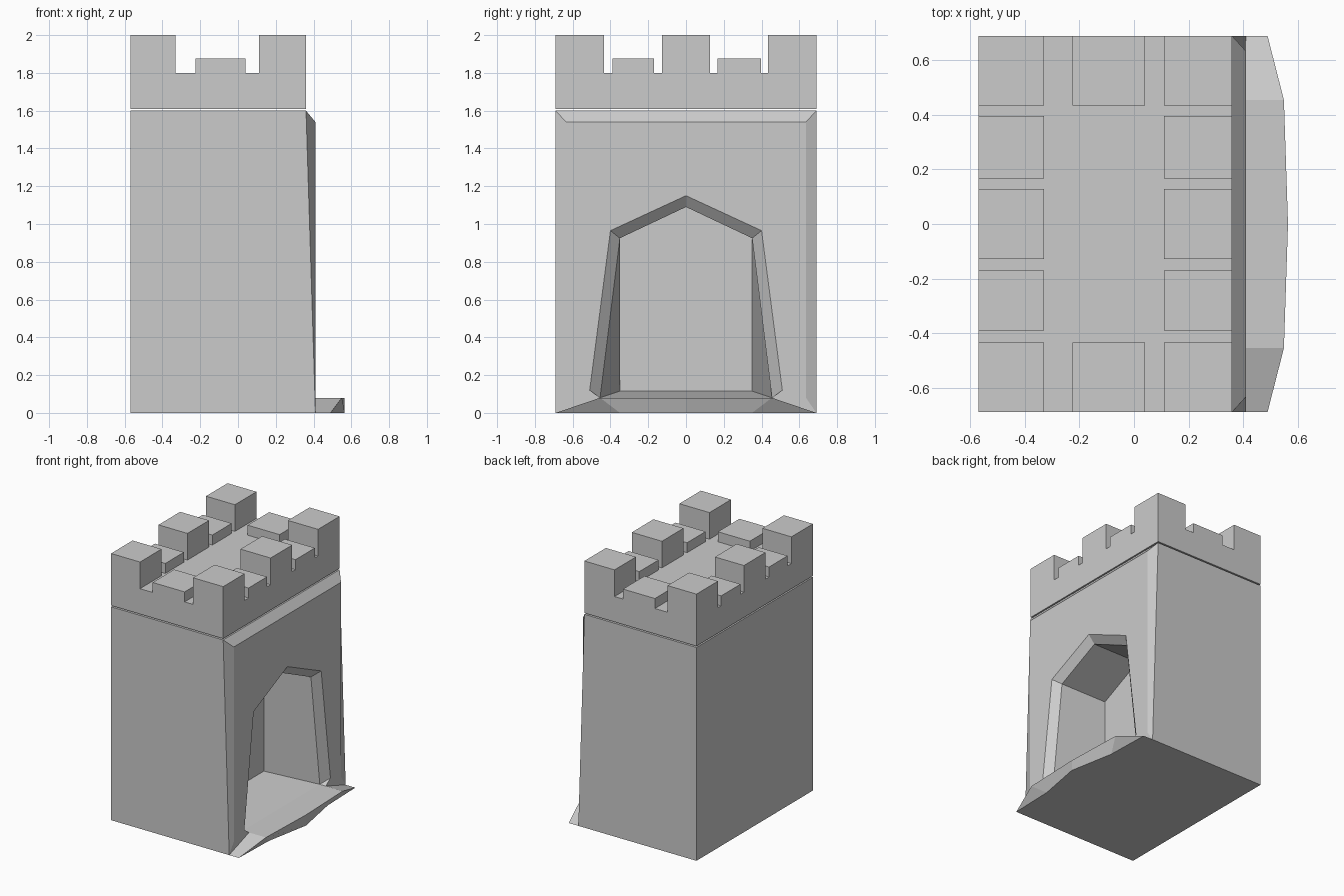
import bpy, bmesh
from mathutils import Vector

if "Cube" in bpy.data.objects:
    bpy.data.objects.remove(bpy.data.objects["Cube"])


def finish(bm, name):
    bmesh.ops.remove_doubles(bm, verts=bm.verts[:], dist=0.0005)
    bmesh.ops.recalc_face_normals(bm, faces=bm.faces[:])
    me = bpy.data.meshes.new(name)
    bm.to_mesh(me)
    bm.free()
    ob = bpy.data.objects.new(name, me)
    bpy.context.collection.objects.link(ob)
    return ob


def face(bm, *pts):
    """Add a face and its twin mirrored across y = 0."""
    bm.faces.new([bm.verts.new(p) for p in pts])
    bm.faces.new([bm.verts.new((x, -y, z)) for x, y, z in reversed(pts)])


def box(bm, x0, x1, y0, y1, z0, z1):
    m = bmesh.ops.create_cube(bm, size=1)
    for v in m["verts"]:
        v.co = Vector(((x0 + x1) / 2 + v.co.x * (x1 - x0),
                       (y0 + y1) / 2 + v.co.y * (y1 - y0),
                       (z0 + z1) / 2 + v.co.z * (z1 - z0)))


BACK, LIP, WALL, W, H = -0.57, 0.36, 0.41, 0.69, 1.6
NICHE = -0.03

# Tower body: key points on the +y half
foot = (WALL, W, 0)
eave = (LIP, W, H)
top_in, low_in = (WALL, 0.635, 1.54), (WALL, 0.635, 0.08)
back_low, back_top = (BACK, W, 0), (BACK, W, H)

# Doorway profiles (outer edge, inner edge of chamfer, back of niche)
outer = [(WALL, 0.51, 0.12), (WALL, 0.40, 0.965), (WALL, 0, 1.15)]
inner = [(LIP, 0.455, 0.08), (LIP, 0.35, 0.925), (LIP, 0, 1.09)]
rear = [(NICHE, 0.35, 0.115), (NICHE, 0.35, 0.925), (NICHE, 0, 1.09)]

# Threshold points
step_in = (WALL, 0.455, 0.08)
step_out = (0.55, 0.455, 0.08)
nose_top, nose_low = (0.565, 0, 0.08), (0.565, 0, 0)
tip, under = (0.49, W, 0), (0.50, 0.35, 0)

bm = bmesh.new()
# Outer walls, top and underside
face(bm, (WALL, 0, 1.54), outer[2], outer[1], outer[0], step_in, foot, low_in, top_in)
face(bm, eave, top_in, low_in, foot)
face(bm, (LIP, 0, H), eave, top_in, (WALL, 0, 1.54))
face(bm, (BACK, 0, H), back_top, eave, (LIP, 0, H))
face(bm, back_low, foot, eave, back_top)
face(bm, (BACK, 0, 0), back_low, back_top, (BACK, 0, H))
face(bm, (BACK, 0, 0), back_low, foot, tip, under, nose_low)
# Door chamfer, jambs, sloped ceiling and rear wall
for a, b in ((outer, inner), (inner, rear)):
    for i in range(2):
        face(bm, a[i], a[i + 1], b[i + 1], b[i])
face(bm, outer[0], inner[0], step_in)
face(bm, (NICHE, 0, 0.115), *rear)
# Niche floor, threshold and side ramps
face(bm, (NICHE, 0, 0.115), rear[0], inner[0], (LIP, 0, 0.08))
face(bm, (LIP, 0, 0.08), inner[0], step_in, step_out, nose_top)
face(bm, foot, tip, step_out, step_in)
face(bm, tip, under, step_out)
face(bm, under, nose_low, nose_top, step_out)
bmesh.ops.remove_doubles(bm, verts=bm.verts[:], dist=0.0005)
bmesh.ops.dissolve_limit(bm, angle_limit=0.005, verts=bm.verts[:], edges=bm.edges[:])
finish(bm, "tower_body")

# Crown slab, separated from the body by a thin joint
bm = bmesh.new()
box(bm, BACK, LIP, -W, W, 1.61, 1.80)
finish(bm, "crown_slab")

# Battlements: tall merlons and low blocks round the edge
bm = bmesh.new()
TALL, LOW = 2.0, 1.875
for x0, x1 in ((BACK, -0.33), (0.11, LIP)):
    for y0, y1, top in ((-W, -0.435, TALL), (-0.39, -0.17, LOW), (-0.128, 0.128, TALL),
                        (0.167, 0.397, LOW), (0.435, W, TALL)):
        box(bm, x0, x1, y0, y1, 1.80, top)
for y0, y1 in ((-W, -0.435), (0.435, W)):
    box(bm, -0.225, 0.04, y0, y1, 1.80, LOW)
finish(bm, "battlements")
